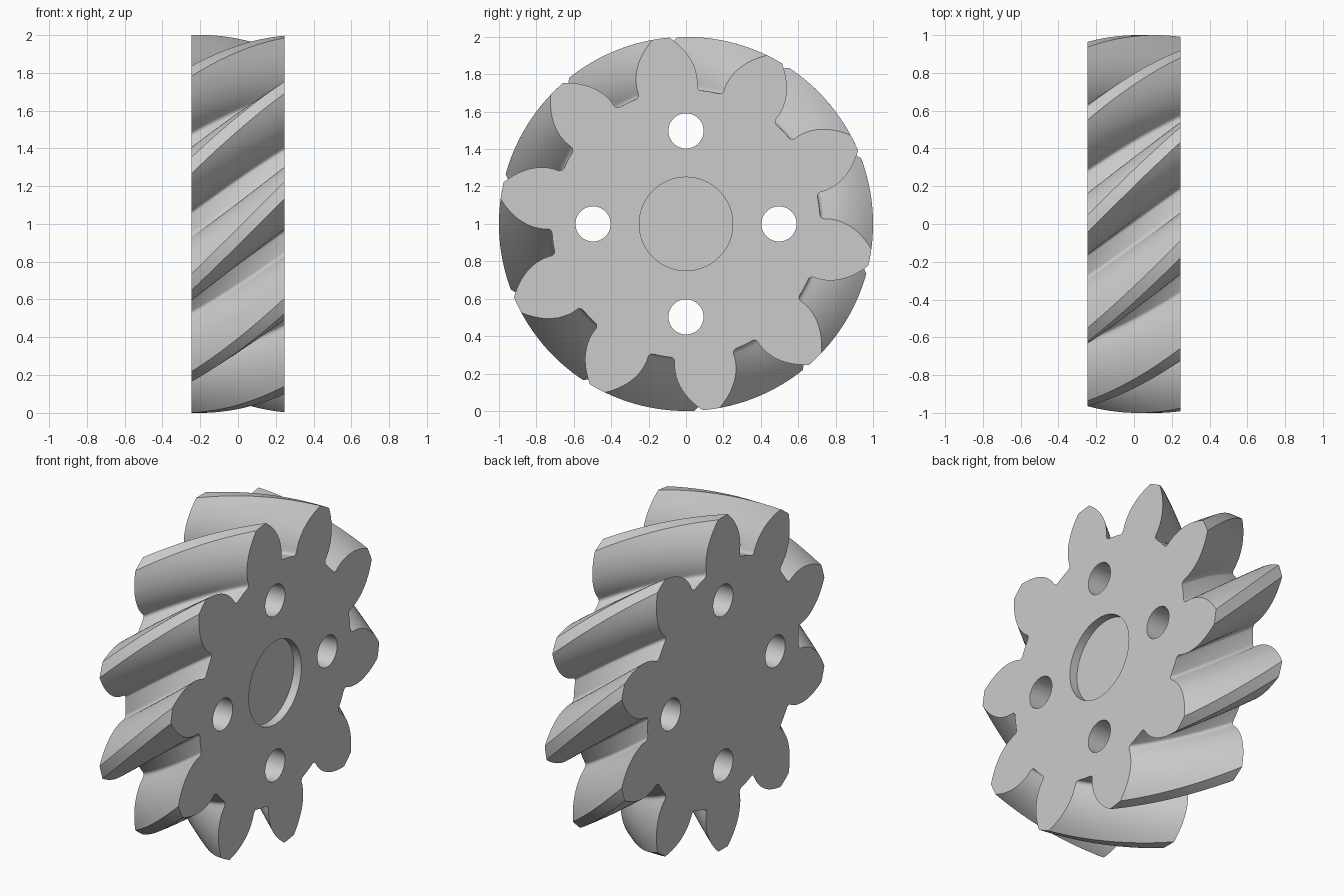
import bpy, bmesh
from math import sin, cos, radians, degrees, pi

cube = bpy.data.objects.get("Cube")
if cube:
    bpy.data.objects.remove(cube, do_unlink=True)

TEETH = 10
HALF = 0.247            # half the face width
ROOT, TIP = 0.718, 1.0  # radii
FILLET = 0.022
PHASE, TWIST = 97.7, 28.3   # degrees at the +x face, and growth towards -x
LAYERS = 24

steel = bpy.data.materials.new("steel grey")
steel.use_nodes = True
grey = (0.6, 0.6, 0.6, 1)
steel.diffuse_color = grey
steel.node_tree.nodes["Principled BSDF"].inputs["Base Color"].default_value = grey


def tooth_half():
    """(radius, angle from the tooth centre) from root floor to tip land."""
    pts = []
    for i in range(6):      # root fillet
        t = pi / 2 * i / 5
        pts.append((ROOT + FILLET * (1 - cos(t)),
                    12.4 + degrees(FILLET / 0.73) * (1 - sin(t))))
    base = ROOT + FILLET
    for i in range(1, 13):  # bulging flank
        s = i / 12
        pts.append((base + (TIP - base) * s, 12.4 - 9.8 * s ** 1.9))
    pts.append((TIP, 0.9))  # tip land
    return pts


def gear_outline():
    half = tooth_half()
    tooth = [(r, -a) for r, a in half] + [(r, a) for r, a in reversed(half)]
    tooth.append((ROOT, 180 / TEETH))   # middle of the gap floor
    return [(r, a + k * 360 / TEETH) for k in range(TEETH) for r, a in tooth]


def cylinder(name, radius, depth, x, y, z):
    bpy.ops.mesh.primitive_cylinder_add(vertices=64, radius=radius, depth=depth,
                                        location=(x, y, z), rotation=(0, pi / 2, 0))
    ob = bpy.context.object
    ob.name = name
    ob.hide_render = True
    ob.data.materials.append(steel)
    return ob


# Helical gear body: the outline swept and twisted along x
bm = bmesh.new()
outline = gear_outline()
rings = []
for i in range(LAYERS + 1):
    f = i / LAYERS
    turn = PHASE + TWIST * (1 - f)
    rings.append([bm.verts.new((HALF * (2 * f - 1), r * cos(radians(a + turn)),
                                1 + r * sin(radians(a + turn))))
                  for r, a in outline])
n = len(outline)
for low, high in zip(rings, rings[1:]):
    for j in range(n):
        k = (j + 1) % n
        bm.faces.new((low[j], low[k], high[k], high[j]))
bm.faces.new(rings[0])
bm.faces.new(rings[-1])
bmesh.ops.recalc_face_normals(bm, faces=bm.faces)
mesh = bpy.data.meshes.new("helical_gear")
bm.to_mesh(mesh)
bm.free()
mesh.materials.append(steel)
gear = bpy.data.objects.new("helical_gear", mesh)
bpy.context.collection.objects.link(gear)

# Four through holes and the shallow round recess on the +x face
cutters = [cylinder("bolt_hole_cutter", 0.094, 1, 0,
                    0.497 * cos(q * pi / 2), 1 + 0.497 * sin(q * pi / 2))
           for q in range(4)]
cutters.append(cylinder("recess_cutter", 0.25, 0.1, HALF, 0, 1))

bpy.ops.object.select_all(action='DESELECT')
gear.select_set(True)
bpy.context.view_layer.objects.active = gear
for cutter in cutters:
    mod = gear.modifiers.new("cut", 'BOOLEAN')
    mod.operation = 'DIFFERENCE'
    mod.solver = 'EXACT'
    mod.object = cutter
    bpy.ops.object.modifier_apply(modifier=mod.name)
for cutter in cutters:
    bpy.data.objects.remove(cutter, do_unlink=True)

bpy.ops.object.shade_smooth_by_angle(angle=radians(30))
